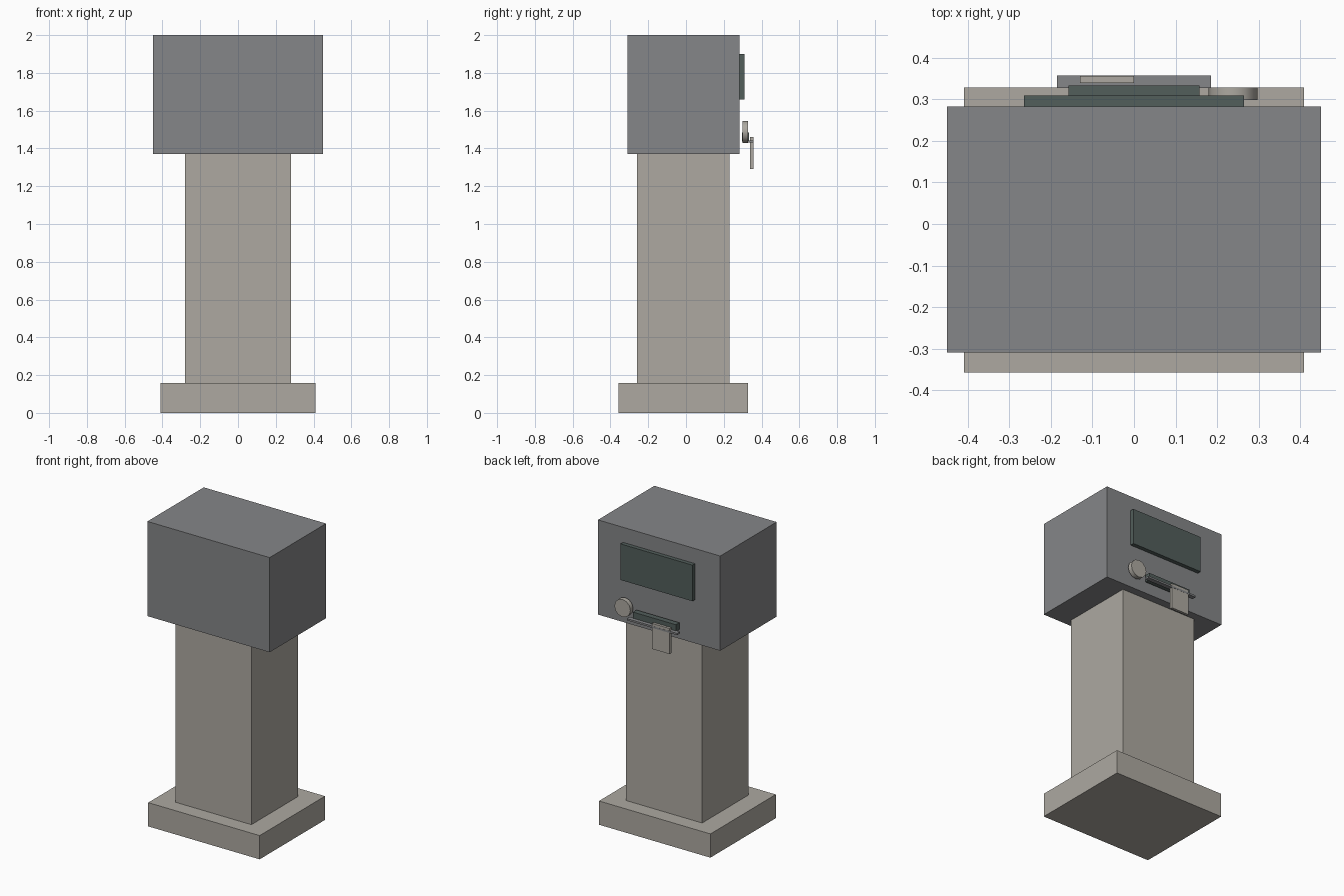
import bpy
import math

cube = bpy.data.objects.get("Cube")
if cube:
    bpy.data.objects.remove(cube, do_unlink=True)


def linear(c):
    c /= 255
    return c / 12.92 if c <= 0.04045 else ((c + 0.055) / 1.055) ** 2.4


def material(name, r, g, b):
    color = (linear(r), linear(g), linear(b), 1)
    m = bpy.data.materials.new(name)
    m.use_nodes = True
    m.diffuse_color = color
    m.node_tree.nodes["Principled BSDF"].inputs["Base Color"].default_value = color
    return m


stone = material("warm grey", 173, 169, 161)
steel = material("cool grey", 133, 134, 136)
glass = material("dark green grey", 82, 94, 91)


def box(name, x, y, z, mat):
    """Box spanning the (min, max) ranges on each axis."""
    spans = (x, y, z)
    bpy.ops.mesh.primitive_cube_add(size=1, location=[(a + b) / 2 for a, b in spans])
    o = bpy.context.object
    o.name = name
    o.scale = [b - a for a, b in spans]
    bpy.ops.object.transform_apply(location=False, rotation=False, scale=True)
    o.data.materials.append(mat)
    return o


# Stand and housing
box("base", (-0.41, 0.41), (-0.358, 0.329), (0, 0.158), stone)
box("pillar", (-0.28, 0.28), (-0.259, 0.23), (0.158, 1.37), stone)
box("head", (-0.45, 0.45), (-0.31, 0.283), (1.37, 2), steel)

# Control panel on the back of the head
box("screen", (-0.265, 0.265), (0.28, 0.31), (1.66, 1.9), glass)
box("slot", (-0.158, 0.158), (0.296, 0.333), (1.437, 1.484), glass)
box("slot_ledge", (-0.185, 0.185), (0.328, 0.358), (1.431, 1.443), steel)
box("ticket", (-0.13, 0), (0.34, 0.357), (1.29, 1.46), stone)

# Round button beside the slot
bpy.ops.mesh.primitive_cylinder_add(vertices=12, radius=0.059, depth=0.03,
                                    location=(0.238, 0.314, 1.487),
                                    rotation=(math.pi / 2, 0, 0))
button = bpy.context.object
button.name = "button"
button.data.materials.append(stone)
bpy.ops.object.shade_smooth_by_angle(angle=math.radians(40))
